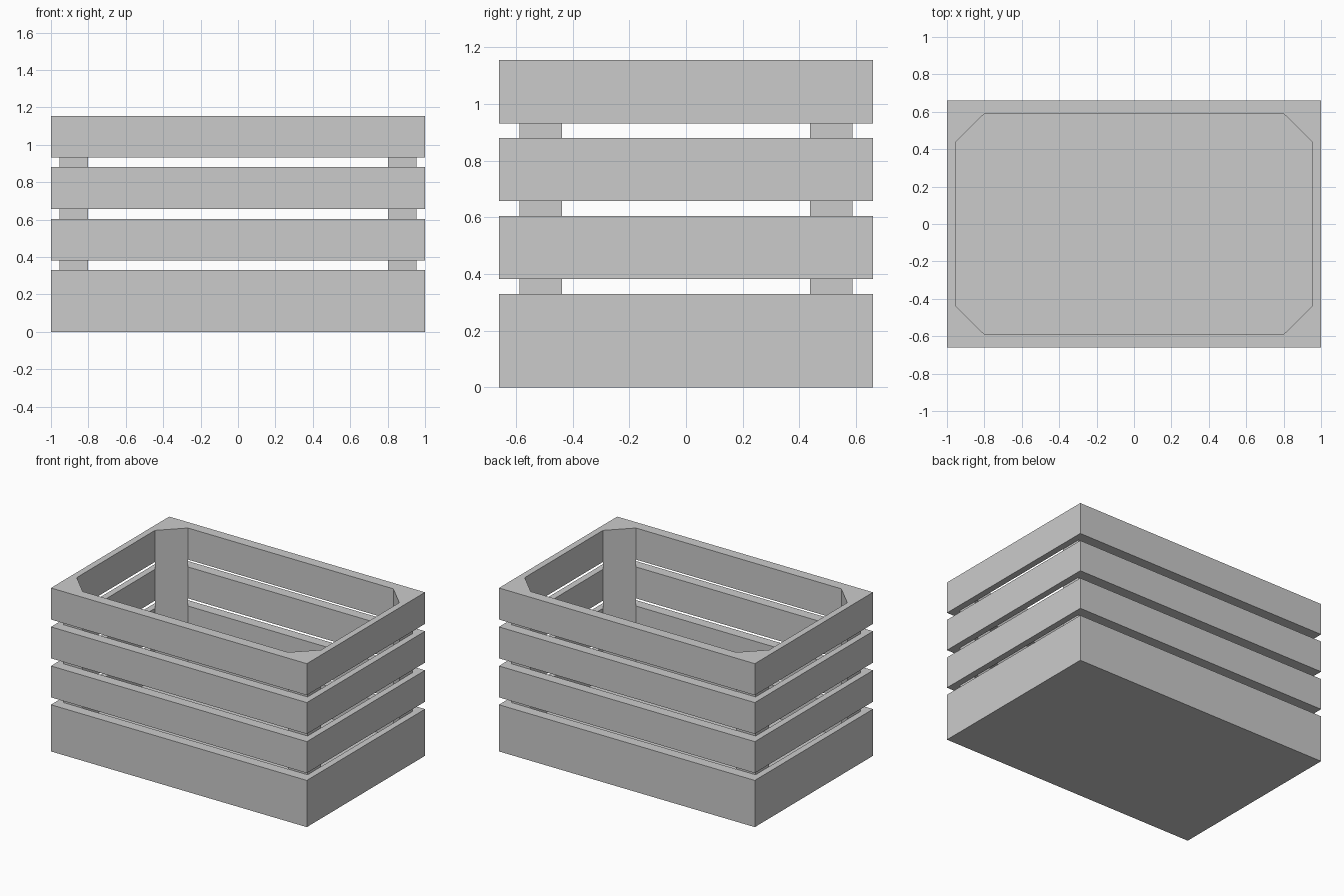
import bpy
import bmesh

if "Cube" in bpy.data.objects:
    bpy.data.objects.remove(bpy.data.objects["Cube"])

X, Y, H = 1.0, 0.66, 1.155      # outer half sizes and height
TX, TY = 0.045, 0.073           # end and long slat thickness
FLOOR = 0.108                   # top of the base board


def prism(name, outline, z0, z1):
    """Extrude an xy outline from z0 to z1."""
    bm = bmesh.new()
    face = bm.faces.new([bm.verts.new((x, y, z0)) for x, y in outline])
    ext = bmesh.ops.extrude_face_region(bm, geom=[face])
    top = [v for v in ext["geom"] if isinstance(v, bmesh.types.BMVert)]
    bmesh.ops.translate(bm, verts=top, vec=(0, 0, z1 - z0))
    bmesh.ops.recalc_face_normals(bm, faces=bm.faces)
    mesh = bpy.data.meshes.new(name)
    bm.to_mesh(mesh)
    bm.free()
    obj = bpy.data.objects.new(name, mesh)
    bpy.context.collection.objects.link(obj)
    return obj


def board(name, x0, x1, y0, y1, z0, z1):
    return prism(name, [(x0, y0), (x1, y0), (x1, y1), (x0, y1)], z0, z1)


# Thick base board
board("base", -X, X, -Y, Y, 0, FLOOR)

# Four rows of slats; the end slats cover the ends of the long slats
rows = [(FLOOR, 0.33), (0.382, 0.604), (0.658, 0.88), (0.932, H)]
for i, (z0, z1) in enumerate(rows, 1):
    board(f"front_slat_{i}", -X + TX, X - TX, -Y, -Y + TY, z0, z1)
    board(f"back_slat_{i}", -X + TX, X - TX, Y - TY, Y, z0, z1)
    board(f"left_slat_{i}", -X, -X + TX, -Y, Y, z0, z1)
    board(f"right_slat_{i}", X - TX, X, -Y, Y, z0, z1)

# Triangular posts inside the four corners
cx, cy = X - TX, Y - TY
for side, sx in (("left", -1), ("right", 1)):
    for end, sy in (("front", -1), ("back", 1)):
        tri = [(sx * cx, sy * cy), (sx * cx, sy * 0.437), (sx * 0.803, sy * cy)]
        prism(f"{end}_{side}_corner_post", tri, FLOOR, H)
